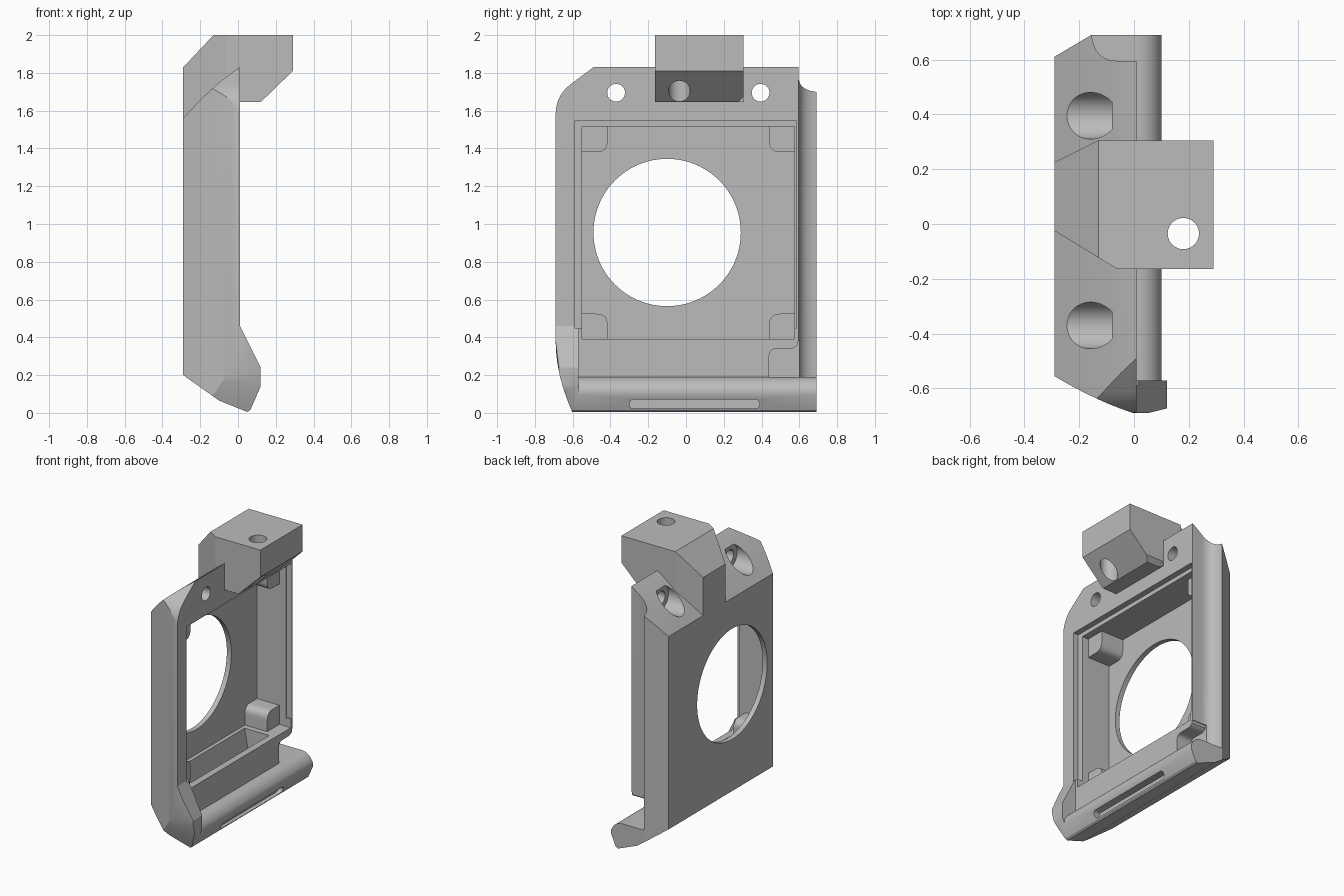
import bpy, bmesh, math
from mathutils import Vector

default = bpy.data.objects.get("Cube")
if default:
    bpy.data.objects.remove(default, do_unlink=True)

grey = bpy.data.materials.new("plain_grey")
grey.use_nodes = True
COLOUR = (0.5, 0.5, 0.5, 1)
grey.diffuse_color = COLOUR
grey.node_tree.nodes["Principled BSDF"].inputs["Base Color"].default_value = COLOUR


def prism(name, points, axis, lo, hi):
    """Extrude a flat outline along one axis; outline uses the other two axes in order."""
    bm = bmesh.new()

    def place(p, t):
        co = list(p)
        co.insert("xyz".index(axis), t)
        return co
    face = bm.faces.new([bm.verts.new(place(p, lo)) for p in points])
    res = bmesh.ops.extrude_face_region(bm, geom=[face])
    shift = Vector(place((0, 0), hi - lo))
    bmesh.ops.translate(bm, vec=shift, verts=[v for v in res["geom"] if isinstance(v, bmesh.types.BMVert)])
    bmesh.ops.recalc_face_normals(bm, faces=bm.faces)
    mesh = bpy.data.meshes.new(name)
    bm.to_mesh(mesh)
    bm.free()
    mesh.materials.append(grey)
    obj = bpy.data.objects.new(name, mesh)
    bpy.context.collection.objects.link(obj)
    return obj


def rect(a0, a1, b0, b1):
    return [(a0, b0), (a1, b0), (a1, b1), (a0, b1)]


def circle(a, b, r, n=48):
    return [(a + r * math.cos(i * math.tau / n), b + r * math.sin(i * math.tau / n)) for i in range(n)]


def bend(p, q, r, n=10):
    """Quadratic curve from p to r, pulled towards q."""
    p, q, r = Vector(p), Vector(q), Vector(r)
    return [tuple(p * (1 - t) ** 2 + q * 2 * t * (1 - t) + r * t * t) for t in (i / n for i in range(n + 1))]


def combine(target, tool, operation="DIFFERENCE"):
    mod = target.modifiers.new("cut", "BOOLEAN")
    mod.operation, mod.solver, mod.object = operation, "EXACT", tool
    bpy.context.view_layer.objects.active = target
    bpy.ops.object.modifier_apply(modifier=mod.name)
    bpy.data.objects.remove(tool, do_unlink=True)


def cut(target, *args):
    combine(target, prism("cutter", *args))


# Outlines of the shell: seen along y, along x and from above
roof = bend((0.01, 1.83), (-0.13, 1.74), (-0.29, 1.56))
section = roof + [(-0.29, 0.2), (-0.1, 0.065), (0.05, 0.005), (0.065, 0.015),
                  (0.12, 0.14), (0.12, 0.24), (0.01, 0.46)]
side = (bend((-0.69, 1.58), (-0.69, 1.68), (-0.61, 1.74)) + [(-0.49, 1.83), (0.69, 1.83), (0.69, 0)]
        + bend((-0.6, 0), (-0.69, 0.2), (-0.69, 0.38)))
plan = (bend((-0.29, -0.555), (-0.13, -0.65), (0.0, -0.69)) + [(0.05, -0.69), (0.13, -0.67),
        (0.13, 0.69), (-0.155, 0.69), (-0.29, 0.61)])
shell = prism("camera_frame", section, "y", -0.75, 0.75)
shell.name = "holder_shell"
combine(shell, prism("side_outline", side, "x", -0.4, 0.3), "INTERSECT")
combine(shell, prism("plan_outline", plan, "z", -0.1, 2.1), "INTERSECT")

# Bottom lip: trim the thick profile down beside the end cheek
lip_trim = bend((0.01, 0.19), (0.075, 0.19), (0.1, 0.125), 8) + [(0.1, 0.09), (0.06, -0.02),
                                                              (0.2, -0.02), (0.2, 0.6), (0.01, 0.6)]
cut(shell, lip_trim, "y", -0.57, 0.8)

# Rounded cable channel along the back corner, turning inwards at its foot
channel = bend((-0.155, 0.7), (-0.15, 0.595), (-0.06, 0.595)) + [(0.05, 0.595), (0.05, 0.75), (-0.155, 0.75)]
cut(shell, channel, "z", 0.19, 1.9)
foot = [(0.44, 0.19), (0.72, 0.19), (0.72, 0.38), (0.59, 0.38)] + bend((0.59, 0.36), (0.57, 0.34), (0.55, 0.34), 5) \
    + bend((0.48, 0.34), (0.44, 0.34), (0.44, 0.3), 5)
cut(shell, foot, "x", -0.1, 0.05)

# Cavity with a shallow step around its mouth
cut(shell, rect(-0.59, 0.585, 0.45, 1.545), "x", -0.03, 0.1)
cut(shell, rect(-0.55, 0.575, 0.39, 1.515), "x", -0.255, 0.1)

# Round window through the back plate
cut(shell, circle(-0.1, 0.955, 0.39, 96), "x", -0.4, 0.1)

# Tapered pocket sunk in the lower ledge
pocket = [(-0.24, 0.45), (-0.2, 0.24), (-0.06, 0.2), (-0.03, 0.45)]
cut(shell, pocket, "y", -0.47, 0.4)

# Slot along the lip
slot = [(p[0] + (0.32 if p[0] > 0 else -0.32) + 0.045, p[1] + 0.047) for p in circle(0, 0, 0.025, 22)]
cut(shell, slot, "x", 0.04, 0.2)

# Mounting block on the roof: side profile trimmed by its tapered plan
block_section = [(-0.29, 1.54), (-0.29, 1.83), (-0.13, 2), (0.29, 2), (0.29, 1.81), (0.12, 1.645),
                 (0.01, 1.645), (-0.05, 1.56)]
block_plan = [(-0.06, -0.165), (0.29, -0.165), (0.29, 0.305), (-0.13, 0.305), (-0.29, 0.225), (-0.29, -0.025)]
block = prism("mount_block", block_section, "y", -0.3, 0.4)
combine(block, prism("block_outline", block_plan, "z", 1.4, 2.1), "INTERSECT")
cut(block, [(0.31, 1.68), (0.31, 1.6), (0.27, 1.64)], "x", 0.02, 0.3)
cut(block, circle(0.18, -0.035, 0.057), "z", 1.5, 2.1)
combine(shell, block, "UNION")

# Screw holes with wide counterbores from behind
for y in (-0.37, 0.395):
    cut(shell, circle(y, 1.695, 0.047), "x", -0.4, 0.1)
    cut(shell, circle(y, 1.695, 0.085), "x", -0.4, -0.08)

# Corner posts with a rounded inner edge
for y, sy in ((-0.555, 1), (0.58, -1)):
    for z, sz in ((0.385, 1), (1.52, -1)):
        outline = [(0, 0), (0.14, 0)] + bend((0.14, 0.08), (0.14, 0.14), (0.08, 0.14), 8) + [(0, 0.14)]
        prism("corner_post", [(y + sy * a, z + sz * b) for a, b in outline], "x", -0.26, -0.08)

# Smooth the curved faces, keep the edges crisp
for obj in bpy.context.collection.objects:
    if obj.type == "MESH" and obj.name.startswith(("holder_shell", "corner_post")):
        bpy.ops.object.select_all(action="DESELECT")
        obj.select_set(True)
        bpy.context.view_layer.objects.active = obj
        bpy.ops.object.shade_smooth_by_angle(angle=math.radians(25))
